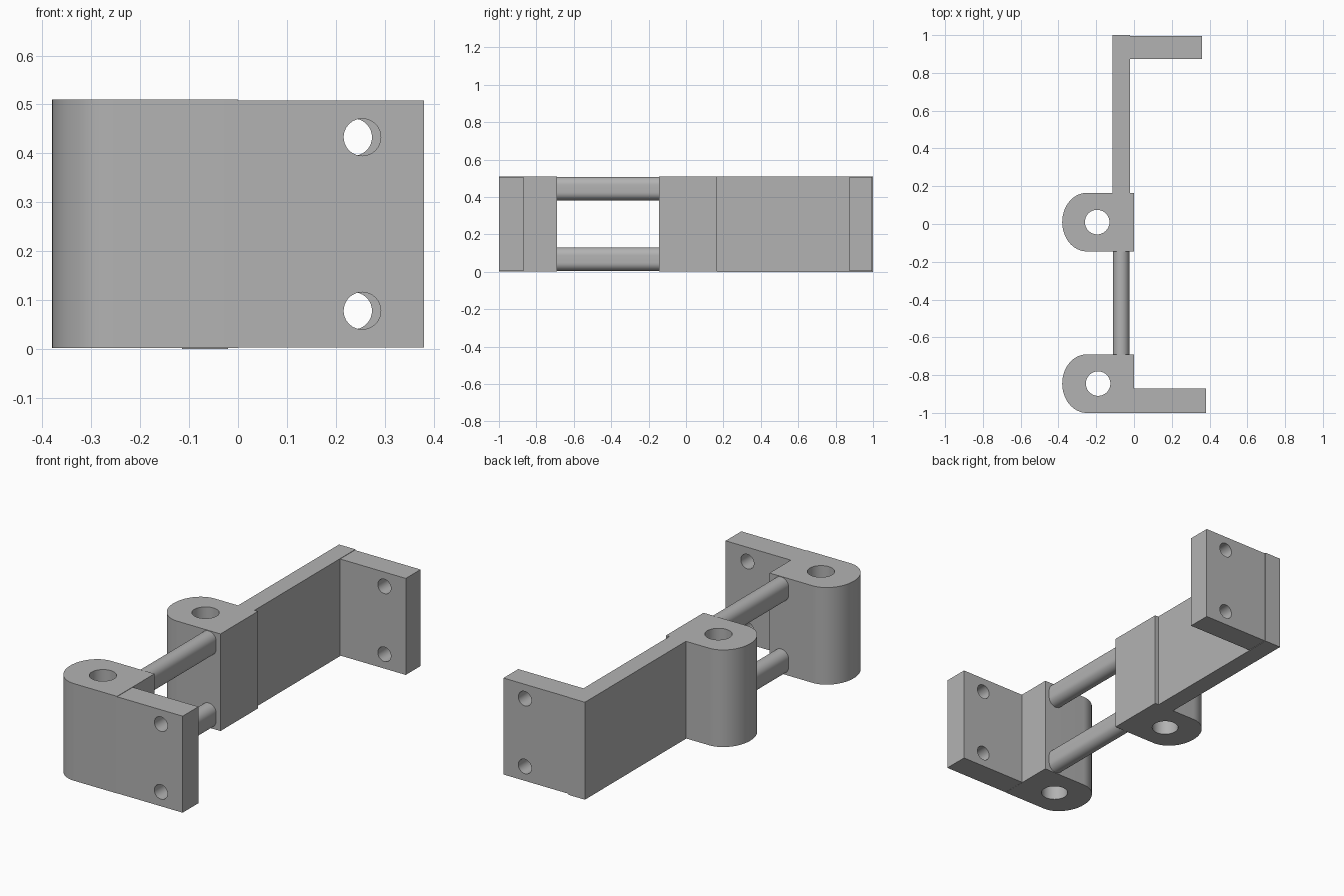
import bpy, bmesh, math
from mathutils import Matrix, Vector

cube = bpy.data.objects.get("Cube")
if cube:
    bpy.data.objects.remove(cube)

TOP = 0.51
SCREW_Z = (0.078, 0.433)

grey = bpy.data.materials.new("plain grey")
grey.use_nodes = True
grey.diffuse_color = (0.45, 0.45, 0.45, 1)
grey.node_tree.nodes["Principled BSDF"].inputs["Base Color"].default_value = grey.diffuse_color


def prism(name, outline, length, matrix=Matrix()):
    """Extrude a closed outline along local z, then place it."""
    bm = bmesh.new()
    face = bm.faces.new([bm.verts.new((u, v, 0)) for u, v in outline])
    move = bmesh.ops.extrude_face_region(bm, geom=[face])["geom"]
    bmesh.ops.translate(bm, verts=[g for g in move if isinstance(g, bmesh.types.BMVert)],
                        vec=(0, 0, length))
    bmesh.ops.recalc_face_normals(bm, faces=bm.faces)
    bm.transform(matrix)
    mesh = bpy.data.meshes.new(name)
    bm.to_mesh(mesh)
    bm.free()
    mesh.materials.append(grey)
    obj = bpy.data.objects.new(name, mesh)
    bpy.context.collection.objects.link(obj)
    return obj


def box(name, x0, x1, y0, y1, z0, z1):
    return prism(name, [(x0, y0), (x1, y0), (x1, y1), (x0, y1)], z1 - z0,
                 Matrix.Translation((0, 0, z0)))


def arc(cx, cy, rx, ry, start, end, steps):
    angles = [math.radians(start + (end - start) * i / steps) for i in range(steps + 1)]
    return [(cx + rx * math.cos(a), cy + ry * math.sin(a)) for a in angles]


def select(obj):
    bpy.ops.object.select_all(action='DESELECT')
    obj.select_set(True)
    bpy.context.view_layer.objects.active = obj


def drill(obj, centre, radius, along_y=False):
    """Cut one round through hole."""
    turn = Matrix.Rotation(math.pi / 2, 4, 'X') if along_y else Matrix()
    cutter = prism("hole_cutter", arc(0, 0, radius, radius, 0, 350, 35), 2,
                   Matrix.Translation(Vector(centre)) @ turn @ Matrix.Translation((0, 0, -1)))
    cutter.hide_render = True
    mod = obj.modifiers.new("hole", 'BOOLEAN')
    mod.operation, mod.solver, mod.object = 'DIFFERENCE', 'EXACT', cutter
    select(obj)
    bpy.ops.object.modifier_apply(modifier=mod.name)
    bpy.data.objects.remove(cutter)


def smooth(obj):
    select(obj)
    bpy.ops.object.shade_smooth_by_angle(angle=math.radians(30))


# Round-nosed hinge blocks with a vertical pin hole
for name, y0, hole_x in (("front_hinge_block", -1.0, -0.19), ("middle_hinge_block", -0.145, -0.195)):
    mid = y0 + 0.155
    outline = [(0, y0), (0, y0 + 0.31)] + arc(-0.25, mid, 0.13, 0.155, 90, 270, 32)
    block = prism(name, outline, TOP - 0.002, Matrix.Translation((0, 0, 0.002)))
    drill(block, (hole_x, mid, 0.25), 0.065)
    smooth(block)

# Straight arm
box("arm", -0.115, -0.02, 0.165, 1.0, 0, TOP)

# Mounting flanges with two screw holes each
for name, x0, x1, y0, y1, hole_x in (("front_flange", 0, 0.38, -1.0, -0.87, 0.254),
                                     ("back_flange", -0.02, 0.36, 0.873, 0.995, 0.236)):
    flange = box(name, x0, x1, y0, y1, 0.003, TOP - 0.002)
    for z in SCREW_Z:
        drill(flange, (hole_x, (y0 + y1) / 2, z), 0.038, along_y=True)
    smooth(flange)

# Slot-shaped rods joining the hinge blocks
for name, z in (("lower_rod", 0.068), ("upper_rod", 0.445)):
    outline = arc(0, 0.02, 0.043, 0.043, 0, 180, 16) + arc(0, -0.02, 0.043, 0.043, 180, 360, 16)
    rod = prism(name, outline, 0.545,
                Matrix.Translation((-0.068, -0.145, z)) @ Matrix.Rotation(math.pi / 2, 4, 'X'))
    smooth(rod)
